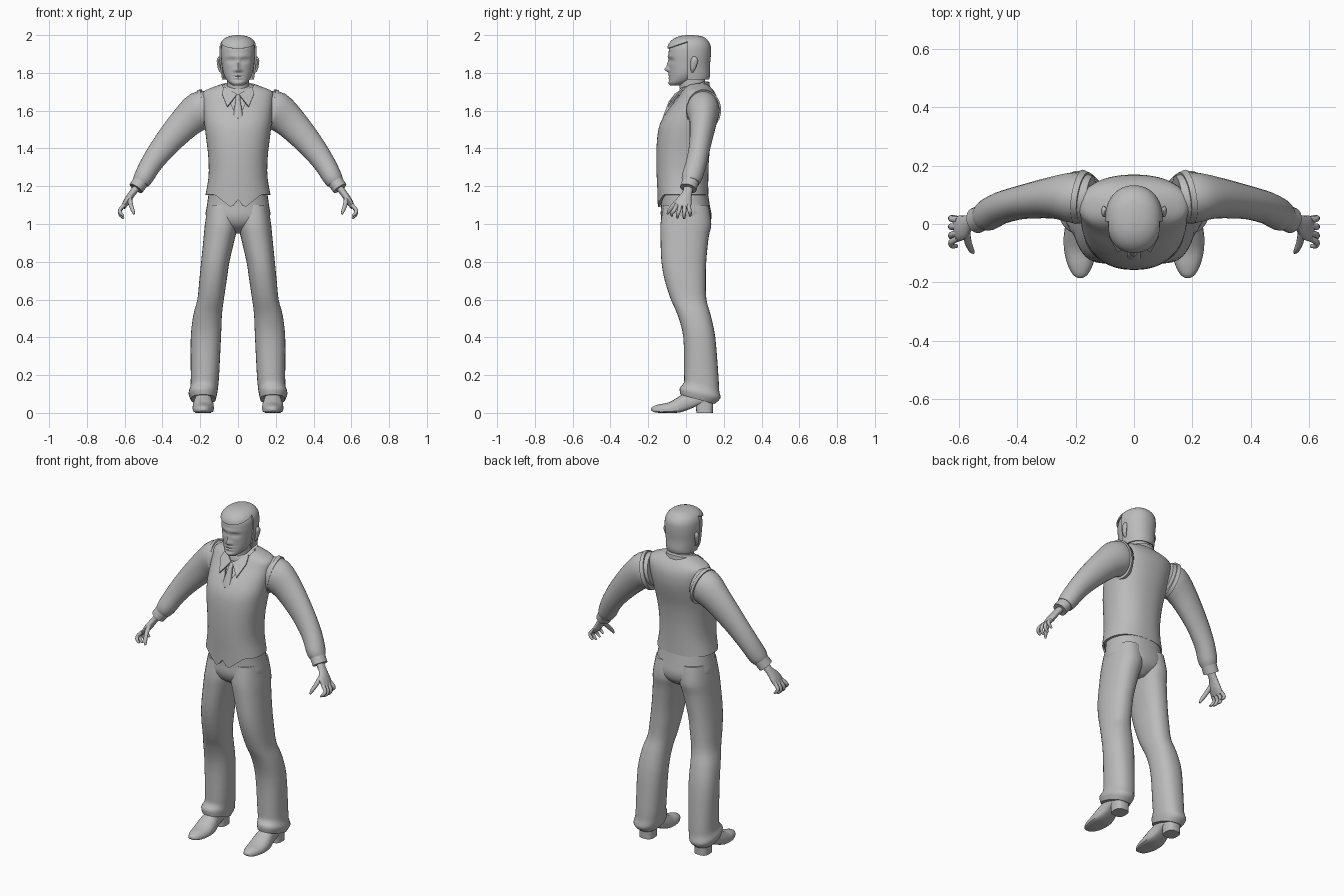
import bpy, bmesh, math
from mathutils import Vector

GREY = bpy.data.materials.new("plain_grey")
GREY.diffuse_color = (0.5, 0.5, 0.5, 1)


def densify(rows, k):
    """Catmull-Rom interpolation between rows of numbers."""
    out = []
    for i in range(len(rows) - 1):
        a, b, c, d = (rows[max(0, min(len(rows) - 1, i + j))] for j in (-1, 0, 1, 2))
        for s in range(k):
            t = s / k
            out.append([0.5 * (2 * q + (r - p) * t + (2 * p - 5 * q + 4 * r - w) * t * t
                               + (3 * q - p - 3 * r + w) * t ** 3)
                        for p, q, r, w in zip(a, b, c, d)])
    return out + [list(rows[-1])]


def skin(name, rings, caps=True):
    """Bridge rings of points into one body."""
    bm = bmesh.new()
    vs = [[bm.verts.new(p) for p in r] for r in rings]
    n = len(rings[0])
    for a, b in zip(vs, vs[1:]):
        for i in range(n):
            bm.faces.new((a[i], a[(i + 1) % n], b[(i + 1) % n], b[i]))
    if caps:
        bm.faces.new(vs[0])
        if len(vs) > 1:
            bm.faces.new(vs[-1])
    bmesh.ops.recalc_face_normals(bm, faces=bm.faces[:])
    me = bpy.data.meshes.new(name)
    bm.to_mesh(me)
    bm.free()
    ob = bpy.data.objects.new(name, me)
    bpy.context.collection.objects.link(ob)
    me.materials.append(GREY)
    return ob


def edit(ob, fn):
    bm = bmesh.new()
    bm.from_mesh(ob.data)
    fn(bm)
    bm.to_mesh(ob.data)
    bm.free()


def finish(ob, mirror=False, thick=0, angle=45):
    if thick:
        m = ob.modifiers.new("thickness", 'SOLIDIFY')
        m.thickness, m.offset = thick, -1
    if mirror:
        ob.modifiers.new("mirror", 'MIRROR').use_mirror_merge = False
    bpy.ops.object.select_all(action='DESELECT')
    ob.select_set(True)
    bpy.context.view_layer.objects.active = ob
    bpy.ops.object.convert(target='MESH')
    bpy.ops.object.shade_smooth_by_angle(angle=math.radians(angle))


def spow(v, e):
    return math.copysign(abs(v) ** e, v)


def section(x0, x1, y0, y1, z, tilt=0, n=32, p=2.3):
    """Horizontal rounded section; tilt lowers the back."""
    pts = []
    for i in range(n):
        a = 2 * math.pi * i / n
        dy = (y1 - y0) / 2 * spow(-math.cos(a), 2 / p)
        pts.append(Vector(((x0 + x1) / 2 + (x1 - x0) / 2 * spow(math.sin(a), 2 / p),
                           (y0 + y1) / 2 + dy, z - tilt * dy)))
    return pts


def body(name, rows, k=3, n=32, p=2.3, caps=True):
    """Symmetric body from rows of z, half width, front y, back y."""
    return skin(name, [section(-w, w, f, b, z, 0, n, p) for z, w, f, b in densify(rows, k)], caps)


def tube(name, rows, k=3, n=16):
    """Limb along a path; rows are x, y, z, radius in y, radius across."""
    rows = densify(rows, k)
    pts = [Vector(r[:3]) for r in rows]
    rings = []
    for i, r in enumerate(rows):
        t = (pts[min(i + 1, len(pts) - 1)] - pts[max(i - 1, 0)]).normalized()
        u = Vector((0, 1, 0))
        u = (u - t * u.dot(t)).normalized()
        v = t.cross(u)
        rings.append([pts[i] + u * r[3] * math.cos(2 * math.pi * j / n)
                      + v * r[4] * math.sin(2 * math.pi * j / n) for j in range(n)])
    return skin(name, rings)


# Vest: open shell, pointed front hem, V neck
chest = [(1.155, .172, -.15, .118), (1.25, .156, -.155, .118), (1.35, .157, -.157, .122),
         (1.45, .168, -.153, .135), (1.53, .178, -.138, .155), (1.60, .184, -.098, .168),
         (1.66, .188, -.052, .166), (1.70, .183, -.025, .15), (1.725, .13, -.01, .13),
         (1.745, .075, .0, .11)]
vest = body("vest", chest, n=64, caps=False)


def shape_vest(bm):
    for v in bm.verts:
        if v.co.z < 1.16 and v.co.y < -.03:
            x = abs(v.co.x)
            v.co.z = 1.13 - .045 * x / .035 if x < .035 else min(1.155, 1.085 + (x - .035) * .8)
    for s in (1, -1):
        faces = [f for f in bm.faces if f.calc_center_median().y < .06]
        geom = faces + list({e for f in faces for e in f.edges}) + list({v for f in faces for v in f.verts})
        bmesh.ops.bisect_plane(bm, geom=geom, plane_co=(0, 0, 1.555), plane_no=(s * .185, 0, -.085))
    gone = [f for f in bm.faces if f.calc_center_median().y < .05
            and abs(f.calc_center_median().x) * .185 < (f.calc_center_median().z - 1.555) * .085]
    bmesh.ops.delete(bm, geom=gone, context='FACES')


edit(vest, shape_vest)
finish(vest, thick=.012)

# Shirt body seen in the V neck
finish(body("shirt_front", [(z - .004, w - .014, f + .013, b - .014) for z, w, f, b in chest[3:]]))

# Sleeves with puffed end and cuff band
finish(tube("sleeve", [(.15, .085, 1.615, .08, .09), (.20, .09, 1.60, .088, .102), (.275, .09, 1.54, .072, .087),
                       (.38, .075, 1.425, .058, .07), (.455, .055, 1.325, .055, .058),
                       (.498, .032, 1.25, .055, .052), (.515, .025, 1.222, .046, .045)], n=24), mirror=True)
finish(tube("cuff", [(.508, .027, 1.235, .044, .042), (.54, .012, 1.188, .045, .04)], k=1, n=20), mirror=True)
# Raised vest armhole edge
finish(tube("armhole_trim", [(.168, .09, 1.605, .088, .112), (.188, .093, 1.60, .094, .112)], k=1, n=28), mirror=True)

# Hands
finish(tube("palm", [(.53, .015, 1.20, .025, .02), (.562, .005, 1.16, .027, .018),
                     (.588, -.012, 1.12, .043, .018), (.608, -.018, 1.088, .042, .012)]), mirror=True)
for i, (yb, yt, drop) in enumerate([(-.05, -.075, .012), (-.03, -.045, .002), (-.008, -.01, 0), (.014, .022, .012)]):
    finish(tube("finger_%d" % (i + 1), [(.603, yb, 1.1, .011, .011),
                                        (.626, (yb + yt) / 2, 1.068 + drop / 2, .011, .01),
                                        (.621, yt, 1.045 + drop, .009, .009),
                                        (.605, yt, 1.03 + drop, .006, .005)], n=10), mirror=True)
finish(tube("thumb", [(.575, -.025, 1.14, .014, .014), (.567, -.065, 1.1, .012, .012),
                      (.557, -.088, 1.072, .01, .01), (.55, -.098, 1.052, .005, .005)], n=10), mirror=True)

# Trousers: seat and two flared legs
finish(body("trouser_seat", [(1.2, .15, -.135, .11), (1.1, .164, -.132, .126), (1.04, .17, -.133, .135),
                             (.99, .13, -.11, .12), (.95, .03, -.05, .07)]))
leg = [(1.10, .0, .160, -.12, .12, 0), (1.0, .0, .175, -.135, .134, 0), (.93, .015, .182, -.135, .12, 0),
       (.8, .045, .195, -.13, .107, 0), (.7, .06, .205, -.112, .105, 0), (.6, .075, .215, -.08, .108, 0),
       (.52, .085, .236, -.045, .13, 0), (.4, .09, .25, -.014, .155, 0), (.2, .10, .25, -.01, .172, .1),
       (.14, .105, .252, -.012, .175, .2), (.105, .11, .262, -.033, .182, .25), (.072, .118, .25, -.03, .15, .28)]
finish(skin("trouser_leg", [section(a, b, f, r, z, t) for z, a, b, f, r, t in densify(leg, 3)]), mirror=True)

# Shoes: rows of y, half width, bottom, top
shoe = [(-.184, .01, .014, .026), (-.172, .026, .005, .036), (-.14, .043, .0, .046), (-.09, .055, .0, .056),
        (-.035, .056, .002, .088), (.02, .046, .02, .12), (.08, .045, .045, .13), (.135, .035, .05, .12)]
rings = []
for y, w, lo, hi in densify(shoe, 3):
    ring = []
    for i in range(20):
        a = 2 * math.pi * i / 20
        s = math.sin(a)
        # flat sole, rounded upper
        z = lo + (hi - lo) * (.35 + .65 * s if s > 0 else .35 * (1 - abs(s) ** .4))
        ring.append(Vector((.184 + w * spow(math.cos(a), .85), y, z)))
    rings.append(ring)
finish(skin("shoe", rings), mirror=True)
finish(skin("shoe_heel", [section(.142, .226, .055, .142, 0, n=20, p=3),
                          section(.142, .226, .05, .145, .065, n=20, p=3)]), mirror=True)

# Neck and shirt collar
finish(skin("neck", [section(-.06, .06, -.03, .105, 1.68), section(-.058, .058, -.035, .10, 1.74),
                     section(-.062, .062, -.04, .105, 1.81)]))
finish(skin("collar_band", [section(-.088, .088, -.04, .128, 1.695, -.25),
                            section(-.08, .08, -.035, .123, 1.732, -.25),
                            section(-.066, .066, -.03, .112, 1.738, -.25)]))
leaf = [(.005, -.062, 1.688), (.057, -.098, 1.622), (.085, -.045, 1.69), (.075, -.005, 1.728)]
finish(skin("collar_leaf", [leaf]), mirror=True, thick=.008)
# Necktie: knot and blade
finish(skin("tie", [section(-w, w, y - .01, y + .02, z, n=12) for z, w, y in
                    [(1.685, .014, -.052), (1.655, .012, -.077), (1.645, .014, -.083), (1.56, .03, -.115)]]))

# Head with sculpted face: centre x, centre z, spread x, spread z, push in y
bumps = [(.036, 1.866, .02, .012, .012), (-.036, 1.866, .02, .012, .012), (0, 1.817, .013, .013, -.022),
         (0, 1.842, .009, .024, -.011), (.018, 1.812, .009, .008, -.006), (-.018, 1.812, .009, .008, -.006),
         (0, 1.887, .06, .010, -.005), (0, 1.789, .024, .006, -.007), (0, 1.781, .026, .003, .004),
         (0, 1.773, .02, .006, -.006), (0, 1.762, .03, .006, .004), (0, 1.745, .022, .012, -.005),
         (.036, 1.865, .010, .007, -.006), (-.036, 1.865, .010, .007, -.006)]
head = body("head", [(1.733, .026, -.082, -.03), (1.75, .05, -.09, .02), (1.78, .07, -.088, .07),
                     (1.81, .08, -.088, .10), (1.85, .086, -.09, .115), (1.9, .09, -.092, .122),
                     (1.94, .087, -.086, .12), (1.97, .07, -.06, .10), (1.985, .045, -.03, .075),
                     (1.99, .015, 0, .04)], k=6, n=80, p=2.15)
for v in head.data.vertices:
    if v.co.y < 0:
        v.co.y += sum(d * math.exp(-((v.co.x - cx) / sx) ** 2 - ((v.co.z - cz) / sz) ** 2)
                      for cx, cz, sx, sz, d in bumps)
finish(head, angle=60)

# Hair: cap with the face area cut away
hair = body("hair", [(1.765, .084, -.06, .122), (1.79, .088, -.08, .128), (1.84, .094, -.094, .127),
                     (1.9, .099, -.099, .132), (1.945, .096, -.096, .13), (1.975, .08, -.073, .113),
                     (1.993, .05, -.038, .085), (2.0, .012, .0, .04)], k=4, n=48, p=2.15)


def cut_face(bm):
    for co, no in (((0, .008, 0), (0, 1, 0)), ((0, -.09, 1.932), (0, -.35, 1))):
        bmesh.ops.bisect_plane(bm, geom=bm.verts[:] + bm.edges[:] + bm.faces[:], plane_co=co, plane_no=no)
    gone = []
    for f in bm.faces:
        c = f.calc_center_median()
        if (c.y < .008 and (c.z - 1.932) - .35 * (c.y + .09) < 0) or c.z < 1.766:
            gone.append(f)
    bmesh.ops.delete(bm, geom=gone, context='FACES')


edit(hair, cut_face)
finish(hair, thick=.008)

# Ears
finish(tube("ear", [(.088, .034, 1.805, .006, .006), (.097, .036, 1.82, .012, .008), (.102, .042, 1.85, .018, .009),
                    (.103, .044, 1.87, .018, .009), (.096, .042, 1.885, .008, .005)], n=12), mirror=True)
